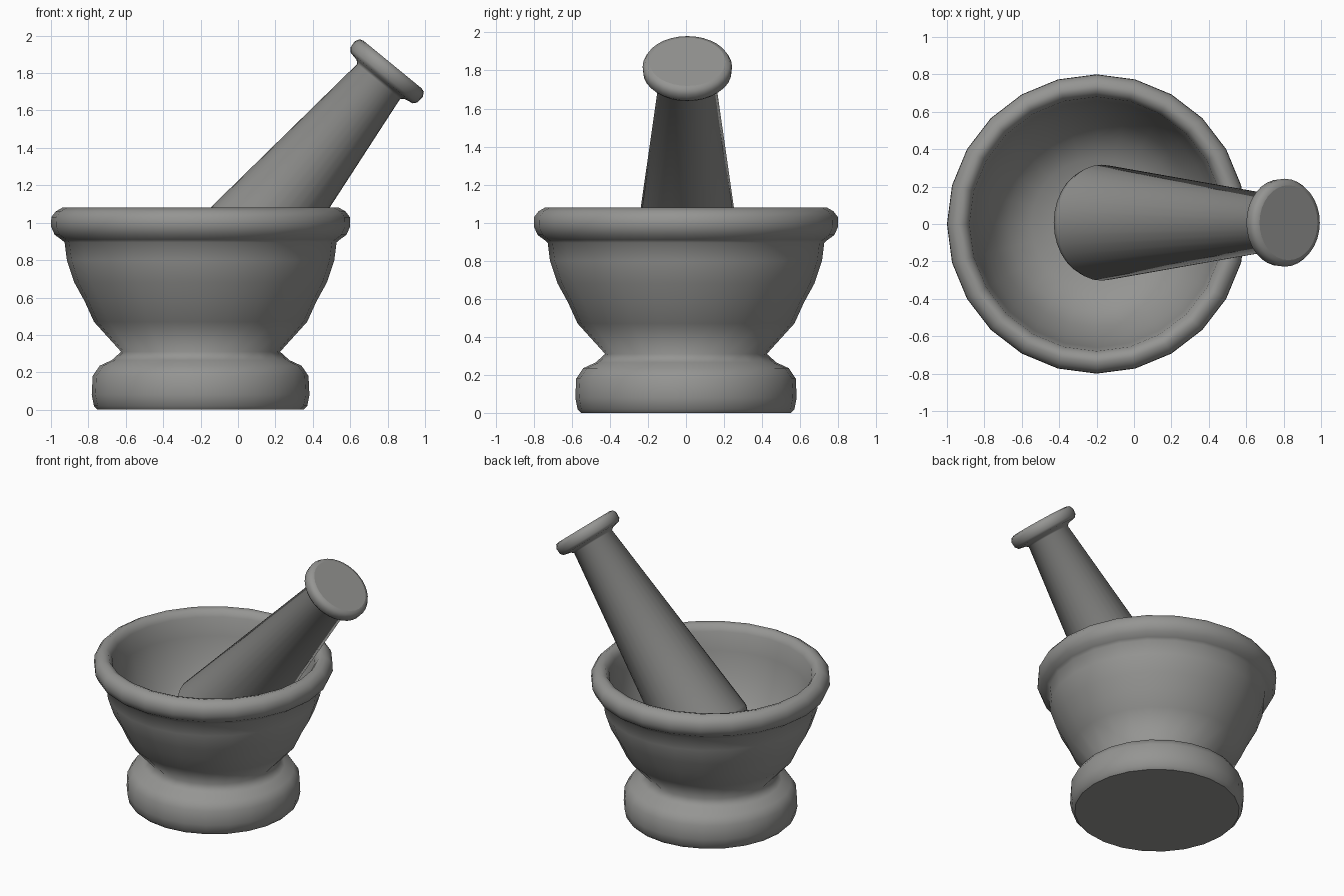
import bpy, bmesh, math
from mathutils import Matrix, Vector

if "Cube" in bpy.data.objects:
    bpy.data.objects.remove(bpy.data.objects["Cube"])

stone = bpy.data.materials.new("grey_stone")
stone.diffuse_color = (0.30, 0.30, 0.29, 1)
stone.use_nodes = True
stone.node_tree.nodes["Principled BSDF"].inputs["Base Color"].default_value = stone.diffuse_color


def lathe(name, profile, sides, matrix):
    """Revolve a (radius, height) profile around z; flat end discs stay unsmoothed."""
    bm = bmesh.new()
    rings = []
    for r, z in profile:
        if r == 0:
            rings.append([bm.verts.new((0, 0, z))] * sides)
        else:
            rings.append([bm.verts.new((r * math.cos(a), r * math.sin(a), z))
                          for a in (2 * math.pi * i / sides for i in range(sides))])
    for (p0, p1), a, b in zip(zip(profile, profile[1:]), rings, rings[1:]):
        for i in range(sides):
            j = (i + 1) % sides
            corners = list(dict.fromkeys((a[i], a[j], b[j], b[i])))
            face = bm.faces.new(corners)
            flat_disc = 0 in (p0[0], p1[0]) and p0[1] == p1[1]
            face.smooth = not flat_disc
    bmesh.ops.recalc_face_normals(bm, faces=bm.faces)
    mesh = bpy.data.meshes.new(name)
    bm.to_mesh(mesh)
    bm.free()
    mesh.materials.append(stone)
    obj = bpy.data.objects.new(name, mesh)
    obj.matrix_world = matrix
    bpy.context.collection.objects.link(obj)
    return obj


# Mortar: foot, waist, flared body, rolled rim and hollow inside
mortar = [(0, 0), (0.55, 0), (0.57, 0.02), (0.582, 0.08), (0.577, 0.18),
          (0.54, 0.235), (0.475, 0.265), (0.425, 0.31),
          (0.57, 0.47), (0.62, 0.58), (0.675, 0.68), (0.715, 0.80),
          (0.727, 0.895), (0.745, 0.91), (0.78, 0.935), (0.80, 0.98),
          (0.798, 1.03), (0.775, 1.06), (0.74, 1.08), (0.705, 1.07), (0.68, 1.03),
          (0.66, 0.90), (0.62, 0.75), (0.55, 0.60), (0.47, 0.49),
          (0.35, 0.42), (0.20, 0.39), (0, 0.38)]
lathe("mortar", mortar, 24, Matrix.Translation((-0.2, 0, 0)))

# Pestle: rounded grinding end, tapered shaft and flanged cap, leaning to +x
pestle = [(0, -1.57), (0.14, -1.56), (0.25, -1.535), (0.295, -1.505), (0.31, -1.46),
          (0.148, 0), (0.165, 0.015), (0.215, 0.025), (0.232, 0.045),
          (0.235, 0.085), (0.222, 0.11), (0.20, 0.117), (0, 0.117)]
axis = Vector((0.633, 0, 0.774))
lean = axis.to_track_quat('Z', 'Y').to_matrix().to_4x4()
lathe("pestle", pestle, 32, Matrix.Translation((0.752, 0.007, 1.755)) @ lean)
